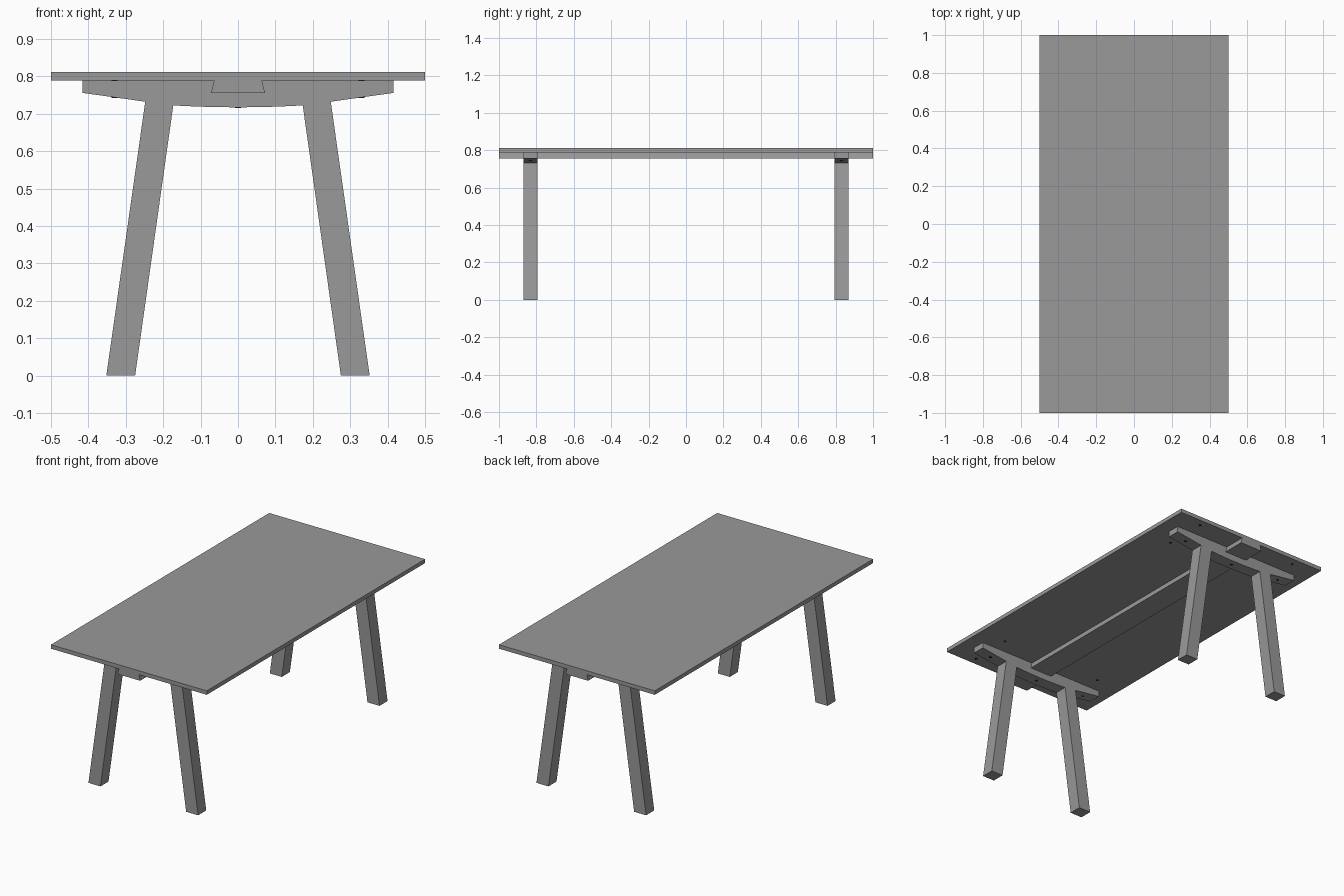
import bpy, bmesh
from mathutils import Matrix

if "Cube" in bpy.data.objects:
    bpy.data.objects.remove(bpy.data.objects["Cube"])


def material(name, value):
    mat = bpy.data.materials.new(name)
    mat.diffuse_color = (value, value, value, 1)
    mat.use_nodes = True
    mat.node_tree.nodes["Principled BSDF"].inputs["Base Color"].default_value = mat.diffuse_color
    return mat


GREY = material("painted_grey", 0.32)
DARK = material("dark_screw", 0.02)


def finish(name, bm, mat):
    me = bpy.data.meshes.new(name)
    bm.to_mesh(me)
    bm.free()
    me.materials.append(mat)
    ob = bpy.data.objects.new(name, me)
    bpy.context.collection.objects.link(ob)
    return ob


def prism(name, profile, y0, y1):
    """Extrude an x-z profile along y."""
    bm = bmesh.new()
    face = bm.faces.new([bm.verts.new((x, y0, z)) for x, z in profile])
    new = bmesh.ops.extrude_face_region(bm, geom=[face])["geom"]
    bmesh.ops.translate(bm, vec=(0, y1 - y0, 0),
                        verts=[v for v in new if isinstance(v, bmesh.types.BMVert)])
    bmesh.ops.recalc_face_normals(bm, faces=bm.faces)
    return finish(name, bm, GREY)


def screws(name, spots, radius=0.008, depth=0.01):
    """Screw heads standing just proud of the underside, at (x, y, z of the surface)."""
    bm = bmesh.new()
    for x, y, z in spots:
        bmesh.ops.create_cone(bm, cap_ends=True, segments=16, radius1=radius, radius2=radius,
                              depth=depth, matrix=Matrix.Translation((x, y, z + depth / 2 - 0.0015)))
    return finish(name, bm, DARK)


Z_UNDER, Z_TOP = 0.789, 0.812
LEG_Y, HALF = 0.831, 0.037

# Tabletop
prism("tabletop", [(-0.5, Z_UNDER), (0.5, Z_UNDER), (0.5, Z_TOP), (-0.5, Z_TOP)], -1, 1)

# Dovetail beam running the full length
prism("centre_beam", [(-0.072, 0.756), (0.072, 0.756), (0.064, Z_UNDER), (-0.064, Z_UNDER)], -1, 1)

# Crossbar outline: straight tapered ends, gently bowed middle
curve = [(0.18 * i / 8, 0.7175 + 0.0055 * (i / 8) ** 2) for i in range(-8, 9)]
bar = [(-0.416, Z_UNDER), (-0.416, 0.756)] + curve + [(0.416, 0.756), (0.416, Z_UNDER)]
leg = [(0.275, 0), (0.352, 0), (0.248, 0.7325), (0.173, 0.7227)]

for end, s in (("front", -1), ("back", 1)):
    y0, y1 = s * LEG_Y - HALF, s * LEG_Y + HALF
    prism(end + "_crossbar", bar, y0, y1)
    # Splayed legs meeting the crossbar
    for side, m in (("left", -1), ("right", 1)):
        prism(f"{end}_{side}_leg", [(m * x, z) for x, z in leg], y0, y1)
    # Screws in the tabletop corners and along the crossbar
    screws(end + "_tabletop_screws", [(x, s * (LEG_Y + d), Z_UNDER)
                                      for x in (-0.33, 0.33) for d in (-0.125, 0.125)])
    screws(end + "_crossbar_screws", [(-0.33, s * LEG_Y, 0.744), (0, s * LEG_Y, 0.7175),
                                      (0.33, s * LEG_Y, 0.744)])
